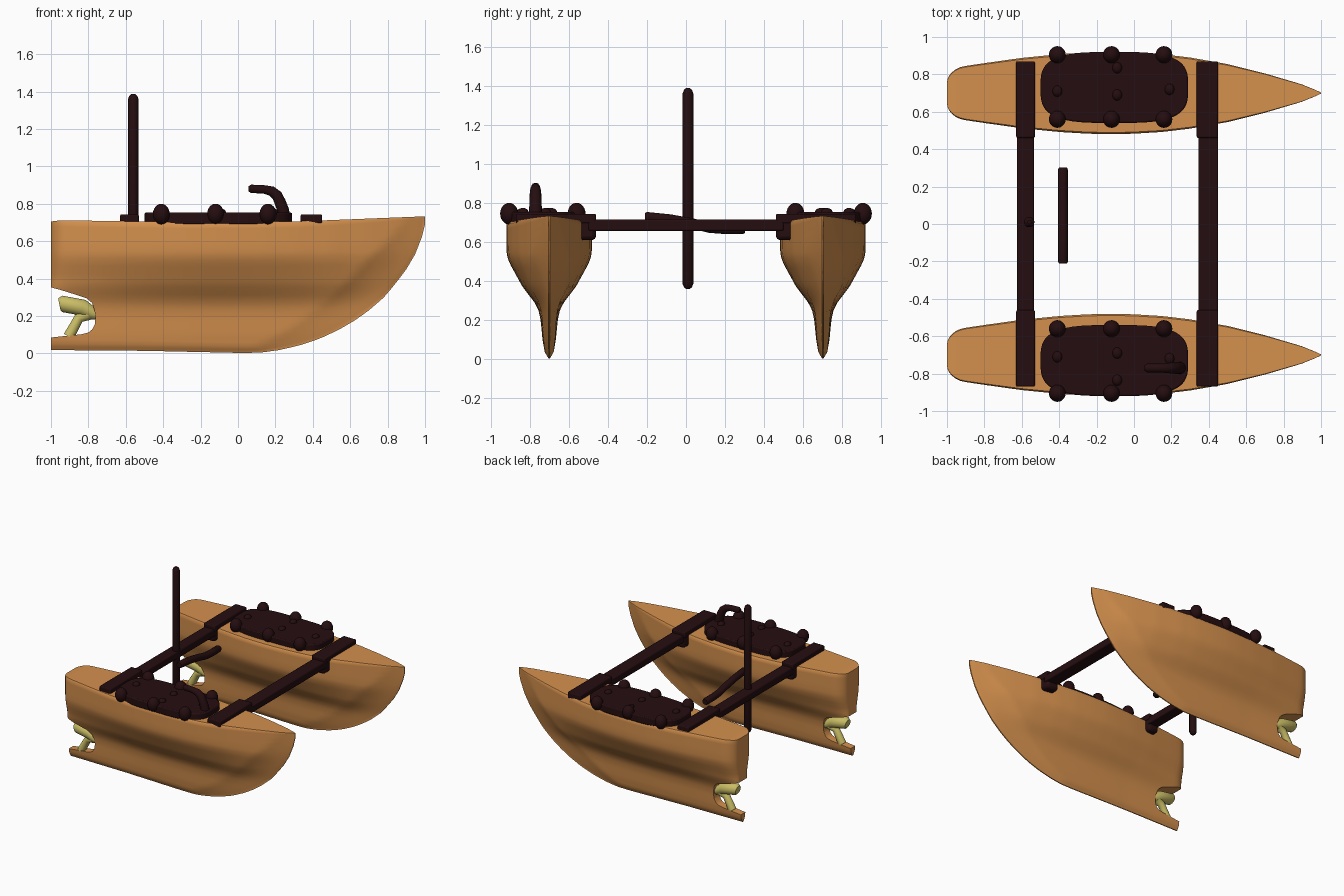
import bpy, bmesh, math
from mathutils import Vector

if "Cube" in bpy.data.objects:
    bpy.data.objects.remove(bpy.data.objects["Cube"])


def material(name, rgb):
    m = bpy.data.materials.new(name)
    m.diffuse_color = (*rgb, 1)
    m.use_nodes = True
    m.node_tree.nodes["Principled BSDF"].inputs["Base Color"].default_value = m.diffuse_color
    return m


ORANGE = material("orange hull", (0.66, 0.28, 0.075))
DARK = material("dark brown", (0.018, 0.004, 0.005))
YELLOW = material("pale yellow", (0.58, 0.50, 0.13))


def lerp_table(table, v):
    if v <= table[0][0]:
        return table[0][1]
    for (a, p), (b, q) in zip(table, table[1:]):
        if v <= b:
            return p + (q - p) * (v - a) / (b - a)
    return table[-1][1]


def finish(name, bm, mat, bevel=0.0, angle=40):
    bmesh.ops.recalc_face_normals(bm, faces=bm.faces[:])
    me = bpy.data.meshes.new(name)
    bm.to_mesh(me)
    bm.free()
    ob = bpy.data.objects.new(name, me)
    bpy.context.collection.objects.link(ob)
    me.materials.append(mat)
    if bevel:
        mod = ob.modifiers.new("bevel", 'BEVEL')
        mod.width, mod.segments = bevel, 2
    smooth(ob, angle)
    return ob


def smooth(ob, angle=40):
    bpy.ops.object.select_all(action='DESELECT')
    ob.select_set(True)
    bpy.context.view_layer.objects.active = ob
    bpy.ops.object.shade_smooth_by_angle(angle=math.radians(angle))


def box(name, x, y, z, mat=DARK, bevel=0.008):
    bm = bmesh.new()
    bmesh.ops.create_cube(bm, size=1)
    for v in bm.verts:
        v.co = Vector([(r[0] + r[1]) / 2 + c * (r[1] - r[0]) for c, r in zip(v.co, (x, y, z))])
    return finish(name, bm, mat, bevel)


def prism(name, pts, axis, lo, hi, mat, bevel=0.0):
    """Extrude a 2D outline along y (outline is x,z) or z (outline is x,y)."""
    bm = bmesh.new()
    place = (lambda p, d: (p[0], d, p[1])) if axis == 'y' else (lambda p, d: (p[0], p[1], d))
    f = bm.faces.new([bm.verts.new(place(p, lo)) for p in pts])
    ext = bmesh.ops.extrude_face_region(bm, geom=[f])
    move = Vector(place((0, 0), hi - lo))
    bmesh.ops.translate(bm, vec=move, verts=[g for g in ext['geom'] if isinstance(g, bmesh.types.BMVert)])
    return finish(name, bm, mat, bevel)


def ball(name, loc, size, mat=DARK):
    bm = bmesh.new()
    bmesh.ops.create_uvsphere(bm, u_segments=20, v_segments=12, radius=1)
    for v in bm.verts:
        v.co = Vector(c * s + l for c, s, l in zip(v.co, size, loc))
    return finish(name, bm, mat, angle=60)


def tube(name, pts, radius, mat=DARK):
    """Round bar through points (x, y, z, radius factor)."""
    cu = bpy.data.curves.new(name, 'CURVE')
    cu.dimensions = '3D'
    cu.bevel_depth, cu.bevel_resolution, cu.use_fill_caps = radius, 5, True
    sp = cu.splines.new('POLY')
    sp.points.add(len(pts) - 1)
    for p, (x, y, z, r) in zip(sp.points, pts):
        p.co, p.radius = (x, y, z, 1), r
    sp.use_smooth = True
    ob = bpy.data.objects.new(name, cu)
    bpy.context.collection.objects.link(ob)
    cu.materials.append(mat)
    return ob


# hull lines: half width along x, keel height, deck height, section shape by height
PLAN = [(-1, .135), (-.9, .145), (-.8, .16), (-.6, .188), (-.4, .208), (-.25, .217), (-.12, .22),
        (0, .217), (.15, .208), (.3, .19), (.5, .155), (.7, .105), (.9, .046), (.97, .026), (1, .01)]
KEEL = [(-1, .018), (-.5, .014), (0, .003), (.12, .004), (.22, .018), (.33, .043), (.44, .08),
        (.545, .13), (.63, .18), (.706, .235), (.78, .3), (.84, .37), (.9, .45), (.947, .53),
        (.984, .625), (1, .69)]
DECK = [(-1, .705), (-.95, .712), (-.3, .702), (.3, .705), (1, .733)]
SHAPE = [(0, .06), (.03, .1), (.1, .155), (.2, .2), (.25, .25), (.29, .34), (.33, .48), (.37, .62),
         (.41, .72), (.45, .82), (.49, .92), (.53, .985), (.58, 1), (.75, 1)]


def half_width(x, z, zb, zt):
    plan = lerp_table(PLAN, x)
    if x < -.9:
        u = (-.9 - x) / .1
        plan *= .4 + .6 * math.sqrt(max(0, 1 - u * u))
    if x < 0:  # the keel fin stays thick toward the stern
        s = min(1, max(0, (z - .1) / .3))
        plan = plan * s + max(plan, .2) * (1 - s)
    d = .03 + .25 * min(1, max(0, (x - .1) / .6))
    fade = min(1, max(0.02, (z - zb) / d)) ** .6
    edge = .96 if z > zt - 1e-4 else 1
    return max(.004, plan * lerp_table(SHAPE, z) * fade * edge)


def hull(name, cy):
    xs = [-1, -.997, -.99, -.975, -.955, -.93, -.9] + [-.86 + .04 * i for i in range(45)]
    xs += [.925, .947, .966, .984, .994, 1]
    ts = [0, .01, .025] + [.05 + .03 * i for i in range(31)] + [.985, 1]
    bm = bmesh.new()
    rings = []
    for x in xs:
        zb, zt = lerp_table(KEEL, x), lerp_table(DECK, x)
        side = [(half_width(x, zb + t * (zt - zb), zb, zt), zb + t * (zt - zb)) for t in ts]
        loop = side + [(-w, z) for w, z in reversed(side)]
        rings.append([bm.verts.new((x, cy + w, z)) for w, z in loop])
    n = len(rings[0])
    for a, b in zip(rings, rings[1:]):
        for i in range(n):
            bm.faces.new((a[i], a[(i + 1) % n], b[(i + 1) % n], b[i]))
    bm.faces.new(rings[0])
    bm.faces.new(rings[-1])
    ob = finish(name, bm, ORANGE)
    # notch for the propeller
    notch = [(-1.1, .36), (-1, .353), (-.95, .34), (-.87, .315), (-.81, .295), (-.78, .27), (-.767, .23),
             (-.762, .19), (-.766, .155), (-.78, .128), (-.80, .112), (-.84, .102), (-.9, .096),
             (-1, .085), (-1.1, .08)]
    cutter = prism("notch_cutter", notch, 'y', cy - .3, cy + .3, ORANGE)
    cutter.hide_render = True
    mod = ob.modifiers.new("notch", 'BOOLEAN')
    mod.operation, mod.solver, mod.object = 'DIFFERENCE', 'EXACT', cutter
    bpy.context.view_layer.objects.active = ob
    bpy.ops.object.modifier_apply(modifier="notch")
    bpy.data.objects.remove(cutter)
    smooth(ob, 40)


for side, s in (("right", -1), ("left", 1)):
    cy = .7 * s
    hull(side + "_hull", cy)
    # propeller unit in the notch
    tube(side + "_propeller_pod", [(-.955, cy, .262, .75), (-.94, cy, .265, 1), (-.83, cy, .245, 1),
                                   (-.78, cy, .215, .8), (-.75, cy, .205, .6)], .045, YELLOW)
    tube(side + "_propeller_strut", [(-.80, cy, .21, 1.2), (-.85, cy, .19, 1), (-.905, cy, .09, 1.1)],
         .028, YELLOW)
    # deck hatch with clamps and buttons
    outline = []
    for i in range(64):
        a = math.tau * i / 64
        c, d = math.cos(a), math.sin(a)
        outline.append((-.105 + .395 * math.copysign(abs(c) ** .6, c),
                        s * .73 + .19 * math.copysign(abs(d) ** .6, d)))
    prism(side + "_hatch", outline, 'z', .69, .753, DARK, .008)
    for i, x in enumerate((-.41, -.12, .16)):
        for edge, y in (("outer", .905), ("inner", .56)):
            ball(f"{side}_{edge}_clamp_{i + 1}", (x, s * y, .745), (.045, .046, .055))
    for i, (x, y) in enumerate(((-.41, .71), (.19, .72), (-.09, .835), (-.09, .69))):
        ball(f"{side}_button_{i + 1}", (x, s * y, .752), (.026, .03, .022))
    # beam ends and brackets on the deck
    for beam, x0, x1 in (("rear", -.63, -.53), ("front", .335, .45)):
        ya, yb = sorted((s * .46, s * .87))
        box(f"{side}_{beam}_beam_end", (x0, x1), (ya, yb), (.695, .744))
        ya, yb = sorted((s * .46, s * .55))
        box(f"{side}_{beam}_bracket", (x0 + .005, x1 - .005), (ya, yb), (.61, .715), bevel=.02)

# crossbeams
box("rear_crossbeam", (-.625, -.535), (-.5, .5), (.657, .716))
box("front_crossbeam", (.345, .45), (-.5, .5), (.657, .716))

# mast
tube("mast", [(-.56, .01, .36, .35), (-.56, .01, .367, .7), (-.56, .01, .385, 1), (-.56, .01, 1.36, 1),
              (-.56, .01, 1.378, .75), (-.56, .01, 1.388, .35)], .028)

# loose tiller bar behind the mast
tube("tiller_bar", [(-.38, -.21, .727, .8), (-.38, -.2, .727, 1), (-.38, -.08, .715, 1), (-.38, .03, .695, 1),
                    (-.38, .12, .673, 1), (-.38, .2, .667, 1), (-.38, .29, .667, 1), (-.38, .302, .667, .8)], .027)

# hooked handle on the right hatch
tube("hooked_handle", [(.055, -.77, .88, .5), (.07, -.77, .88, .85), (.14, -.77, .877, .85), (.18, -.77, .868, 1),
                       (.208, -.77, .845, 1.1), (.225, -.77, .81, 1.15), (.24, -.77, .77, 1.2),
                       (.25, -.77, .71, 1.3)], .027)
